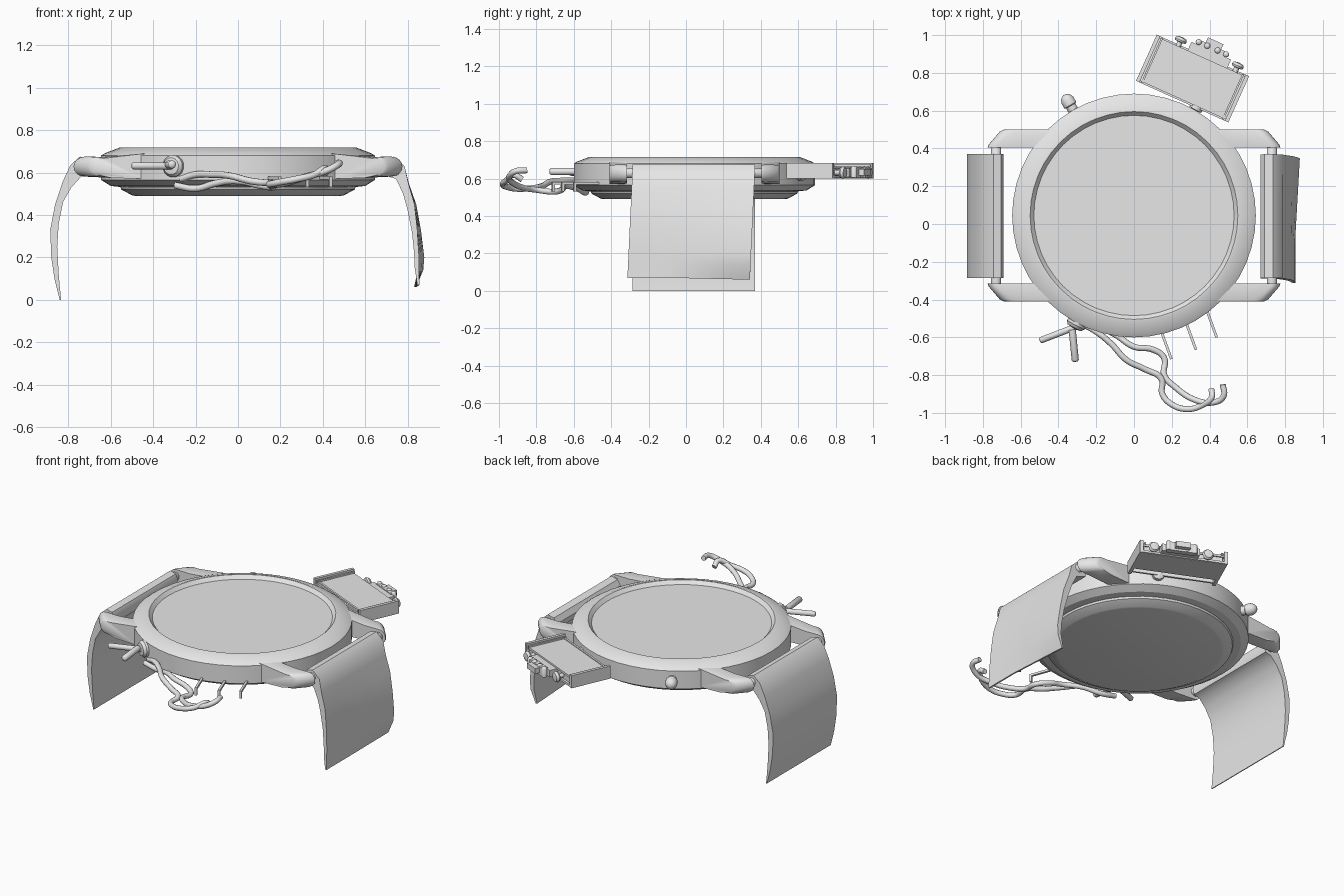
import bpy, bmesh, math
from mathutils import Vector, Matrix

if "Cube" in bpy.data.objects:
    bpy.data.objects.remove(bpy.data.objects["Cube"])

CY = 0.045                      # centre of the watch case in y
grey = bpy.data.materials.new("plain_grey")
grey.diffuse_color = (0.8, 0.8, 0.8, 1)
grey.use_nodes = True
grey.node_tree.nodes["Principled BSDF"].inputs["Base Color"].default_value = grey.diffuse_color


def finish(name, bm, smooth=True, angle=35):
    bmesh.ops.recalc_face_normals(bm, faces=bm.faces)
    me = bpy.data.meshes.new(name)
    bm.to_mesh(me)
    bm.free()
    me.materials.append(grey)
    ob = bpy.data.objects.new(name, me)
    bpy.context.collection.objects.link(ob)
    if smooth:
        bpy.ops.object.select_all(action='DESELECT')
        ob.select_set(True)
        bpy.context.view_layer.objects.active = ob
        bpy.ops.object.shade_smooth_by_angle(angle=math.radians(angle))
    return ob


def lathe(name, profile, matrix, n=24, angle=35):
    """Spin (radius, height) points about local z."""
    bm = bmesh.new()
    rings = []
    for r, z in profile:
        if r == 0:
            rings.append([bm.verts.new((0, 0, z))])
        else:
            rings.append([bm.verts.new((r * math.cos(2 * math.pi * i / n),
                                        r * math.sin(2 * math.pi * i / n), z)) for i in range(n)])
    for a, b in zip(rings, rings[1:]):
        for i in range(n):
            j = (i + 1) % n
            vs = [a[i % len(a)], a[j % len(a)], b[j % len(b)], b[i % len(b)]]
            bm.faces.new(list(dict.fromkeys(vs)))
    bm.transform(matrix)
    return finish(name, bm, True, angle)


def aim(pos, direction):
    return Matrix.Translation(pos) @ Vector(direction).to_track_quat('Z', 'Y').to_matrix().to_4x4()


def rod(name, a, b, r, n=14):
    a, b = Vector(a), Vector(b)
    h = (b - a).length
    return lathe(name, [(0, 0), (r, 0), (r, h - r * .5), (r * .7, h - r * .1), (0, h)], aim(a, b - a), n, 50)


def loft(name, sections, angle=35):
    """Join closed loops of equal length and cap both ends."""
    bm = bmesh.new()
    loops = [[bm.verts.new(p) for p in s] for s in sections]
    n = len(loops[0])
    for a, b in zip(loops, loops[1:]):
        for i in range(n):
            bm.faces.new((a[i], a[(i + 1) % n], b[(i + 1) % n], b[i]))
    bm.faces.new(loops[0])
    bm.faces.new(loops[-1][::-1])
    return finish(name, bm, True, angle)


def box(name, centre, size, matrix=Matrix()):
    bm = bmesh.new()
    bmesh.ops.create_cube(bm, size=1, matrix=matrix @ Matrix.Translation(centre) @ Matrix.Diagonal((*size, 1)))
    return finish(name, bm, False)


def tube(name, pts, r):
    cu = bpy.data.curves.new(name, 'CURVE')
    cu.dimensions = '3D'
    cu.bevel_depth, cu.bevel_resolution, cu.use_fill_caps = r, 3, True
    sp = cu.splines.new('BEZIER')
    sp.bezier_points.add(len(pts) - 1)
    sp.resolution_u = 6
    for bp, p in zip(sp.bezier_points, pts):
        bp.co = p
        bp.handle_left_type = bp.handle_right_type = 'AUTO'
    cu.materials.append(grey)
    ob = bpy.data.objects.new(name, cu)
    bpy.context.collection.objects.link(ob)


# case: back cover, side band, bezel and recessed glass
lathe("watch_case", [(0, .49), (.485, .49), (.50, .493), (.55, .52), (.555, .532), (.60, .537),
                     (.645, .565), (.645, .68), (.63, .69), (.56, .717), (.55, .717), (.53, .695), (0, .695)],
      Matrix.Translation((0, CY, 0)), 48, 25)

# four lugs with rounded ends, and the two spring bars
for sx, side in ((-1, "left"), (1, "right")):
    for sy, end in ((-1, "front"), (1, "back")):
        def section(tip, dy, r):
            arc = [(tip - r + r * math.cos(a), .628 + r * math.sin(a))
                   for a in [math.radians(-90 + 22.5 * k) for k in range(9)]]
            pts = arc + [(.63, .672 + (r - .045)), (.44, .69), (.44, .57), (.6, .575)]
            return [(sx * x, CY + sy * dy, z) for x, z in pts]
        loft(f"{side}_{end}_lug", [section(.775, .36, .045), section(.77, .375, .047),
                                   section(.71, .445, .046), section(.69, .455, .04)], 40)
    rod(f"{side}_spring_bar", (sx * .73, CY - .37, .63), (sx * .73, CY + .37, .63), .027)

# strap halves, drawn as side profiles and lofted across the width
left = [(-.69, .63), (-.705, .665), (-.745, .675), (-.79, .635), (-.825, .56), (-.862, .45), (-.885, .33),
        (-.88, .2), (-.865, .1), (-.84, 0), (-.834, 0), (-.845, .12), (-.852, .25), (-.845, .36),
        (-.825, .46), (-.785, .53), (-.74, .58), (-.7, .59)]
back = [(.67, .63), (.69, .665), (.735, .675), (.785, .63), (.805, .55), (.84, .45), (.862, .33),
        (.878, .2), (.873, .14), (.84, .06), (.83, .06), (.85, .15), (.848, .22), (.832, .32),
        (.805, .42), (.78, .5), (.745, .57), (.68, .59)]
front = [(.67, .63), (.69, .665), (.735, .675), (.785, .63), (.803, .55), (.832, .45), (.845, .33),
         (.853, .2), (.853, .14), (.855, .07), (.845, .07), (.833, .15), (.83, .22), (.82, .32),
         (.80, .42), (.778, .5), (.745, .57), (.68, .59)]
ys = [-.285 + .655 * k / 6 for k in range(7)]
loft("left_strap", [[(x, y, z) for x, z in left] for y in ys], 40)
sections = []
for k, y in enumerate(ys):
    t = max(0, (k - 2) / 4)
    sections.append([(a[0] + (b[0] - a[0]) * t, y - .028 * (.675 - a[1]) / .6, a[1] + (b[1] - a[1]) * t)
                     for a, b in zip(front, back)])
loft("right_strap", sections, 40)


# buttons around the case
def on_case(deg, r, z=.625):
    a = math.radians(deg)
    d = Vector((math.cos(a), math.sin(a), 0))
    return aim(Vector((0, CY, z)) + d * r, d)


lathe("back_left_button", [(0, -.03), (.05, -.03), (.05, 0), (.028, .015), (.028, .04), (.036, .045),
                           (.036, .075), (.028, .095), (.014, .106), (0, .108)], on_case(120, .63), 20)
lathe("back_right_button", [(0, -.02), (.02, -.02), (.02, .01), (.036, .012), (.036, .035), (.02, .045), (0, .047)],
      on_case(60, .635), 20)
lathe("front_left_button", [(0, -.02), (.04, -.02), (.052, -.005), (.052, .012), (.04, .028), (0, .034)],
      on_case(242, .645, .63), 20)
rod("side_prong", (-.31, -.545, .63), (-.5, -.618, .632), .017)
rod("front_prong", (-.327, -.56, .638), (-.31, -.73, .638), .019)

# two loose wires
tube("wire_a", [(-.3, -.53, .54), (-.2, -.54, .525), (-.1, -.585, .55), (0, -.65, .56), (.1, -.665, .54),
                (.16, -.71, .53), (.16, -.8, .54), (.22, -.865, .55), (.32, -.93, .58), (.42, -.945, .61),
                (.475, -.91, .64), (.47, -.85, .645)], .016)
tube("wire_b", [(-.27, -.53, .57), (-.2, -.57, .59), (-.12, -.635, .59), (-.04, -.72, .585), (.06, -.77, .56),
                (.145, -.82, .55), (.15, -.9, .545), (.2, -.955, .555), (.28, -.98, .57), (.36, -.96, .59),
                (.41, -.92, .62), (.41, -.875, .595)], .016)

# three hooked contact pins
for i, (x, y) in enumerate(((.145, -.57), (.275, -.52), (.385, -.455))):
    m = Matrix.Translation((x, y, 0)) @ Matrix.Rotation(math.radians(20), 4, 'Z')
    box(f"pin_{i + 1}", (0, -.075, .575), (.014, .16, .014), m)
    box(f"pin_hook_{i + 1}", (0, -.148, .557), (.014, .014, .05), m)

# side tray, turned to sit against the case
T = Matrix.Translation((.31, .77, 0)) @ Matrix.Rotation(math.radians(-24.2), 4, 'Z')
box("tray_top", (0, 0, .658), (.5, .25, .014), T)
box("tray_bottom", (0, .03, .608), (.5, .19, .012), T)
box("tray_inner_wall", (0, -.118, .64), (.5, .012, .06), T)
box("tray_outer_wall", (0, .11, .632), (.48, .014, .05), T)
for s in (-1, 1):
    box("tray_end", (s * .258, 0, .643), (.02, .268, .082), T)
    box("tray_rail", (s * .235, 0, .668), (.01, .26, .014), T)
    box("tray_lip", (0, s * .128, .645 if s < 0 else .61), (.5, .012, .014), T)

# clasp mechanism and knobs on the tray's outer edge
box("clasp_base", (.03, .145, .632), (.23, .06, .045), T)
box("clasp_step", (.03, .185, .632), (.17, .035, .055), T)
box("clasp_bar", (.03, .215, .635), (.09, .035, .035), T)
for u in (-.05, .0, .06, .11):
    rod("clasp_stud", T @ Vector((u, .19, .605)), T @ Vector((u, .19, .668)), .016, 10)
for u in (-.14, .19):
    lathe("tray_knob", [(0, -.02), (.014, -.02), (.014, .02), (.03, .022), (.034, .032), (.026, .046), (0, .05)],
          aim(T @ Vector((u, .128, .632)), T.to_3x3() @ Vector((0, 1, 0))), 16)
